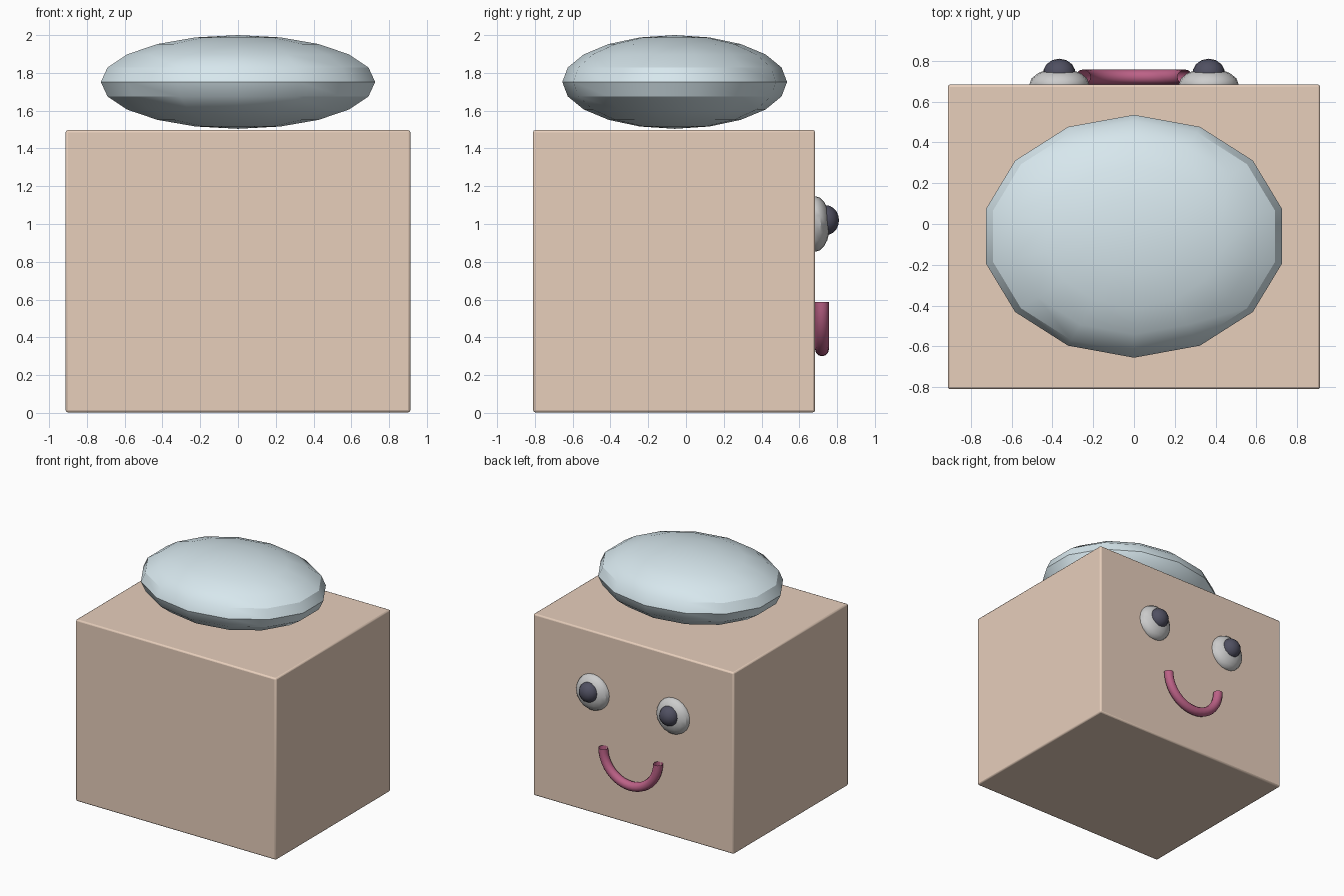
import bpy
from math import radians, pi, cos, sin

if "Cube" in bpy.data.objects:
    bpy.data.objects.remove(bpy.data.objects["Cube"])


def paint(ob, name, rgb):
    mat = bpy.data.materials.get(name) or bpy.data.materials.new(name)
    mat.diffuse_color = (*rgb, 1)
    mat.use_nodes = True
    mat.node_tree.nodes["Principled BSDF"].inputs["Base Color"].default_value = mat.diffuse_color
    ob.data.materials.append(mat)


def ball(name, centre, radii, segments, rings, mat, rgb):
    bpy.ops.mesh.primitive_uv_sphere_add(segments=segments, ring_count=rings, radius=1, location=centre)
    ob = bpy.context.object
    ob.name = name
    ob.scale = radii
    bpy.ops.object.transform_apply(location=False, rotation=False, scale=True)
    bpy.ops.object.shade_smooth_by_angle(angle=radians(30))
    paint(ob, mat, rgb)
    return ob


# Box head with slightly softened edges
bpy.ops.mesh.primitive_cube_add(size=1, location=(0, -0.063, 0.75))
head = bpy.context.object
head.name = "box_head"
head.scale = (1.825, 1.493, 1.495)
bpy.ops.object.transform_apply(location=False, rotation=False, scale=True)
bevel = head.modifiers.new("soft_edges", "BEVEL")
bevel.width = 0.012
bevel.segments = 2
bpy.ops.object.shade_smooth_by_angle(angle=radians(30))
paint(head, "skin", (0.80, 0.62, 0.50))

# Flattened faceted cushion on top
ball("top_cushion", (0, -0.06, 1.752), (0.745, 0.595, 0.248), 14, 10, "pale_blue", (0.68, 0.80, 0.85))

# Eyes with pupils on the back (+y) face
for side, x in (("left", -0.366), ("right", 0.366)):
    ball(side + "_eye", (x, 0.683, 1.0), (0.147, 0.08, 0.147), 16, 10, "eye_white", (0.85, 0.85, 0.83))
    ball(side + "_pupil", (x, 0.738, 1.02), (0.08, 0.072, 0.08), 14, 10, "pupil", (0.08, 0.08, 0.12))

# Smile: half ring tube with open ends
R, r, n, m = 0.25, 0.037, 20, 12
verts, faces = [], []
for i in range(n + 1):
    a = pi + pi * i / n
    for j in range(m):
        b = 2 * pi * j / m
        d = R + r * cos(b)
        verts.append((d * cos(a), r * sin(b), d * sin(a)))
for i in range(n):
    for j in range(m):
        k = (j + 1) % m
        faces.append((i * m + j, i * m + k, (i + 1) * m + k, (i + 1) * m + j))
mesh = bpy.data.meshes.new("smile")
mesh.from_pydata(verts, [], faces)
mesh.polygons.foreach_set("use_smooth", [True] * len(faces))
smile = bpy.data.objects.new("smile", mesh)
smile.location = (0, 0.72, 0.587)
bpy.context.collection.objects.link(smile)
bpy.context.view_layer.objects.active = smile
# make normals face outwards
import bmesh
bm = bmesh.new()
bm.from_mesh(mesh)
bmesh.ops.recalc_face_normals(bm, faces=bm.faces)
bm.to_mesh(mesh)
bm.free()
paint(smile, "lip_pink", (0.50, 0.12, 0.24))
